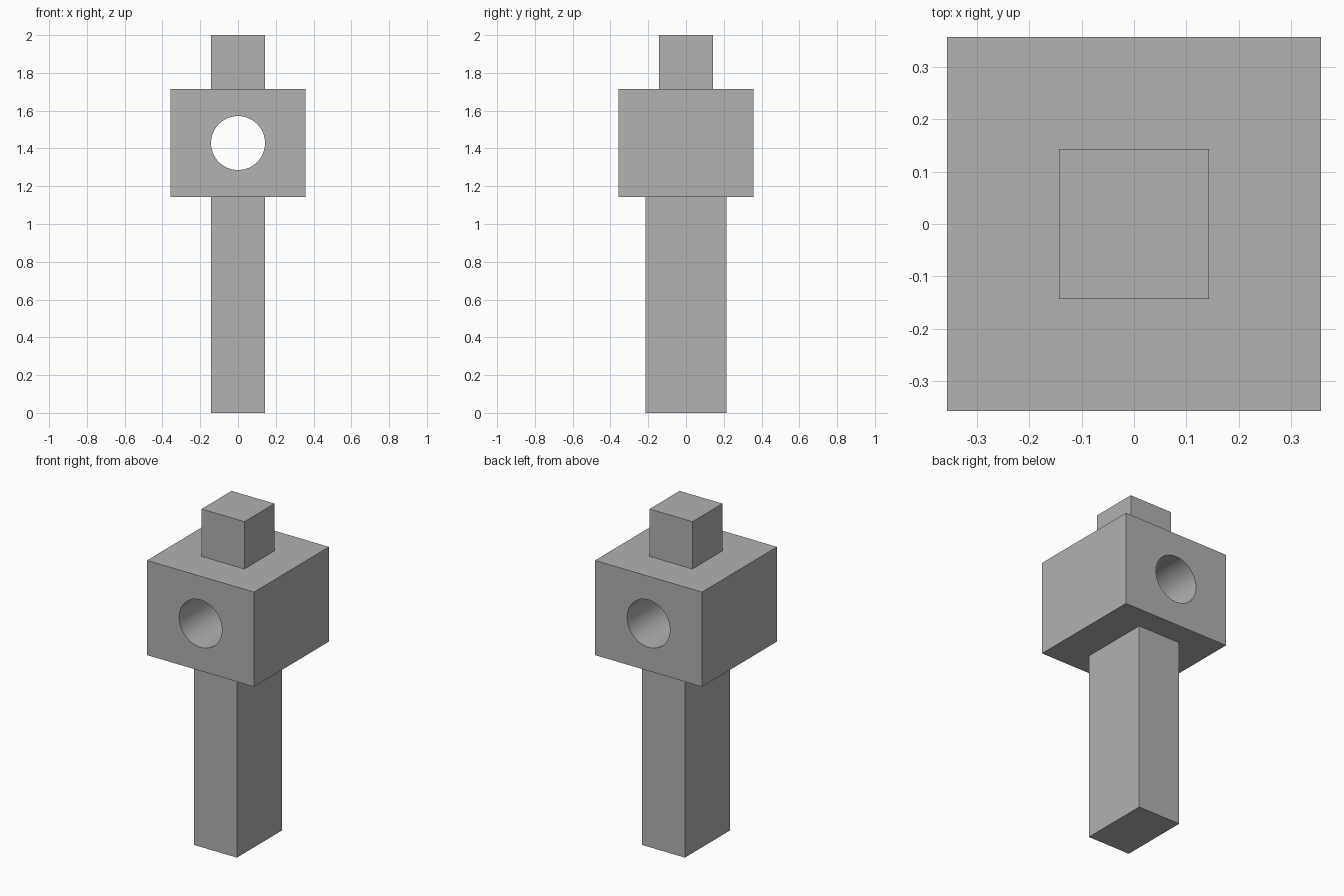
import bpy
import math

default = bpy.data.objects.get("Cube")
if default:
    bpy.data.objects.remove(default, do_unlink=True)

U = 2 / 14  # design module: the model is 14 modules tall

# Single plain grey
grey = bpy.data.materials.new("plain grey")
grey.use_nodes = True
colour = (0.445, 0.445, 0.445, 1)
grey.diffuse_color = colour
grey.node_tree.nodes["Principled BSDF"].inputs["Base Color"].default_value = colour


def box(name, width, depth, bottom, top):
    """Box centred on the z axis, sized in modules."""
    bpy.ops.mesh.primitive_cube_add(size=1, location=(0, 0, (bottom + top) / 2 * U))
    obj = bpy.context.object
    obj.name = name
    obj.scale = (width * U, depth * U, (top - bottom) * U)
    bpy.ops.object.transform_apply(location=False, rotation=False, scale=True)
    obj.data.materials.append(grey)
    return obj


# Stacked parts
box("handle", 2, 3, 0, 8)
head = box("head_block", 5, 5, 8, 12)
box("top_peg", 2, 2, 12, 14)

# Round hole through the head, front to back
bpy.ops.mesh.primitive_cylinder_add(vertices=64, radius=U, depth=6 * U,
                                    location=(0, 0, 10 * U),
                                    rotation=(math.pi / 2, 0, 0))
cutter = bpy.context.object
cutter.name = "hole_cutter"
cutter.data.materials.append(grey)
cutter.hide_render = True

cut = head.modifiers.new("hole", "BOOLEAN")
cut.operation = "DIFFERENCE"
cut.solver = "EXACT"
cut.object = cutter

bpy.ops.object.select_all(action="DESELECT")
head.select_set(True)
bpy.context.view_layer.objects.active = head
bpy.ops.object.modifier_apply(modifier=cut.name)
bpy.data.objects.remove(cutter, do_unlink=True)
bpy.ops.object.shade_smooth_by_angle(angle=math.radians(30))
